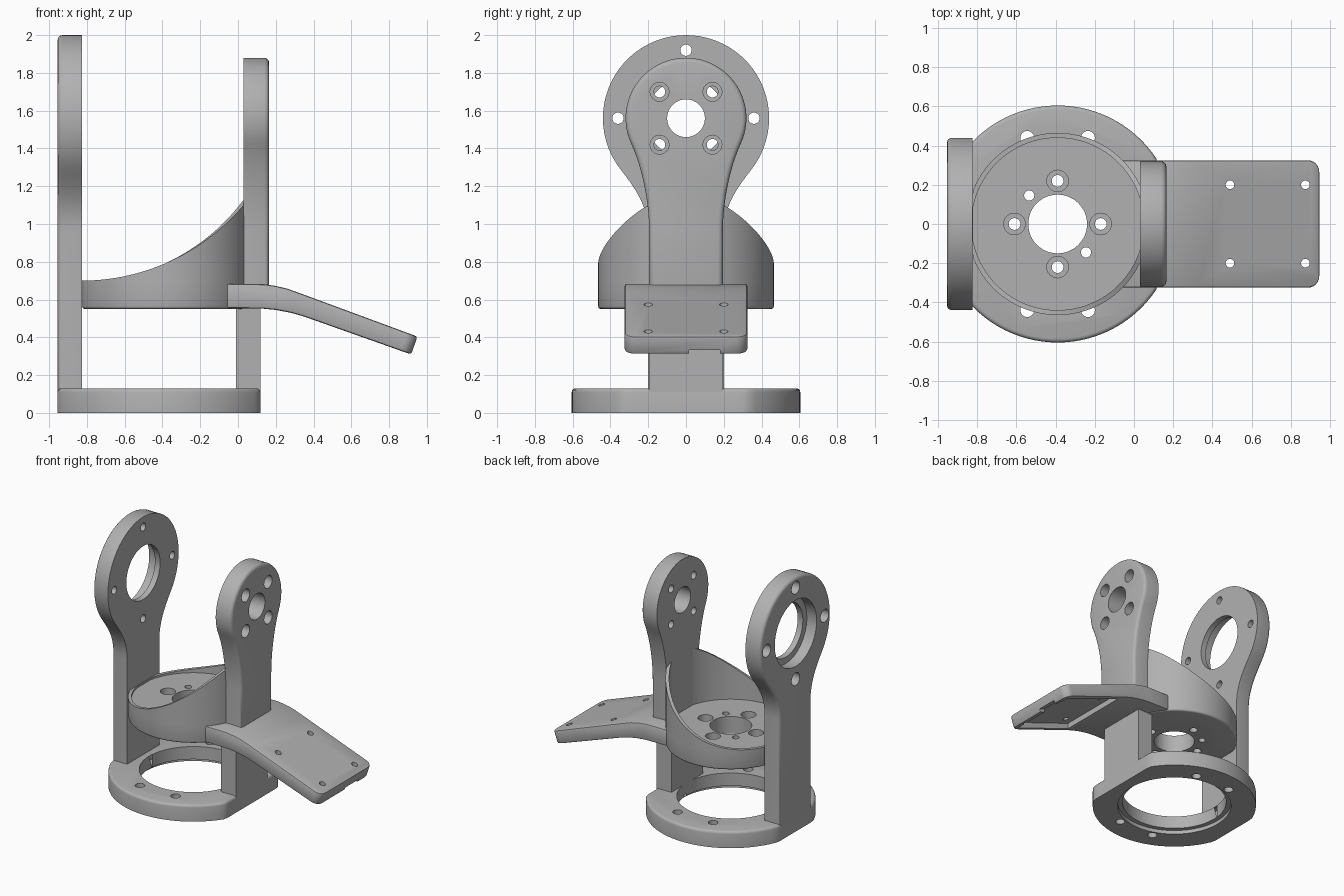
import bpy, bmesh, math
from mathutils import Vector
from mathutils.geometry import interpolate_bezier

if "Cube" in bpy.data.objects:
    bpy.data.objects.remove(bpy.data.objects["Cube"])

grey = bpy.data.materials.new("plain grey")
grey.use_nodes = True
grey.diffuse_color = (0.44, 0.44, 0.44, 1)
grey.node_tree.nodes["Principled BSDF"].inputs["Base Color"].default_value = grey.diffuse_color

AXES = {"x": lambda a, b, t: (t, a, b),
        "y": lambda a, b, t: (a, t, b),
        "z": lambda a, b, t: (a, b, t)}
CX = -0.39                     # turntable centre
HEAD_Z = 1.56                  # shared pivot height


def finish(name, bm):
    bmesh.ops.recalc_face_normals(bm, faces=bm.faces)
    mesh = bpy.data.meshes.new(name)
    bm.to_mesh(mesh)
    bm.free()
    mesh.materials.append(grey)
    obj = bpy.data.objects.new(name, mesh)
    bpy.context.collection.objects.link(obj)
    return obj


def prism(name, outline, axis, lo, hi, round_at=None, radius=0.025):
    """Extrude an outline along an axis, rounding the rim of one cap."""
    bm = bmesh.new()
    place = AXES[axis]
    a = [bm.verts.new(place(*p, lo)) for p in outline]
    b = [bm.verts.new(place(*p, hi)) for p in outline]
    bm.faces.new(a)
    bm.faces.new(b)
    n = len(a)
    for i in range(n):
        j = (i + 1) % n
        bm.faces.new((a[i], a[j], b[j], b[i]))
    bmesh.ops.recalc_face_normals(bm, faces=bm.faces)
    if round_at is not None:
        k = "xyz".index(axis)
        rim = [e for e in bm.edges if all(abs(v.co[k] - round_at) < 1e-5 for v in e.verts)]
        bmesh.ops.bevel(bm, geom=rim, offset=radius, segments=3, profile=0.5, affect="EDGES")
    return finish(name, bm)


def circle(cx, cy, r, n=32):
    return [(cx + r * math.cos(math.tau * i / n), cy + r * math.sin(math.tau * i / n))
            for i in range(n)]


def clipped(points, lo, hi):
    return [(min(max(x, lo), hi), y) for x, y in points]


def apply_modifier(obj, mod):
    bpy.context.view_layer.objects.active = obj
    bpy.ops.object.modifier_apply(modifier=mod.name)


def cut(obj, cutter):
    mod = obj.modifiers.new("cut", "BOOLEAN")
    mod.operation, mod.solver, mod.object = "DIFFERENCE", "EXACT", cutter
    apply_modifier(obj, mod)
    bpy.data.objects.remove(cutter)


def drill(obj, axis, a, b, r, lo, hi, n=24):
    cut(obj, prism("cutter", circle(a, b, r, n), axis, lo, hi))


def paddle(r, phi, half, neck_z, bottom):
    """Round head flowing into a straight stem, as a (y, z) outline."""
    c, s = math.cos(phi), math.sin(phi)
    start = Vector((r * c, HEAD_Z - r * s))
    end = Vector((half, neck_z))
    neck = interpolate_bezier(start, start + Vector((-s, -c)) * 0.14,
                              end + Vector((0, 0.14)), end, 12)
    right = [(half, bottom)] + [(p[0], p[1]) for p in reversed(neck)]
    steps = 24
    for i in range(1, steps):
        t = -phi + (math.pi / 2 + phi) * i / steps
        right.append((r * math.cos(t), HEAD_Z + r * math.sin(t)))
    return right + [(0, HEAD_Z + r)] + [(-y, z) for y, z in reversed(right)]


# Base ring with flat sides, stepped bore and screw holes
base = prism("base_ring", clipped(circle(CX, 0, 0.605, 96), -0.955, 0.12), "z", 0, 0.13, 0.13, 0.02)
drill(base, "z", CX, 0, 0.385, -0.1, 0.3, 72)
drill(base, "z", CX, 0, 0.42, -0.1, 0.03, 72)
for sx in (-1, 1):
    for sy in (-1, 1):
        drill(base, "z", CX + sx * 0.155, sy * 0.44, 0.035, -0.1, 0.3)

# Tall post with bearing head
tall = prism("tall_post", paddle(0.44, math.radians(38), 0.2, 0.95, 0.05),
             "x", -0.955, -0.825, -0.955)
drill(tall, "x", 0, HEAD_Z, 0.21, -1.1, -0.7, 64)
drill(tall, "x", 0, HEAD_Z, 0.26, -1.1, -0.87, 64)
for y, z in ((0.36, 0), (-0.36, 0), (0, 0.36), (0, -0.36)):
    drill(tall, "x", y, HEAD_Z + z, 0.03, -1.1, -0.7)
    drill(tall, "x", y, HEAD_Z + z, 0.05, -1.1, -0.89)

# Short post with horn head
short = prism("short_post", paddle(0.32, math.radians(25), 0.195, 0.97, 0.6),
              "x", 0.03, 0.165, 0.165)
drill(short, "x", 0, HEAD_Z, 0.1, -0.1, 0.3, 40)
for sy in (-1, 1):
    for sz in (-1, 1):
        y, z = sy * 0.14, HEAD_Z + sz * 0.14
        drill(short, "x", y, z, 0.03, -0.1, 0.3)
        drill(short, "x", y, z, 0.05, 0.09, 0.3)

# Support under the short post
support = prism("lower_support", [(-0.195, 0.05), (0.195, 0.05), (0.195, 0.62), (-0.195, 0.62)],
                "x", -0.01, 0.12)

# Turntable floor
floor = prism("turntable_floor", clipped(circle(CX, 0, 0.465, 96), -0.825, 1),
              "z", 0.55, 0.685, 0.55, 0.015)
drill(floor, "z", CX, 0, 0.15, 0.4, 0.9, 48)
for x, y in ((0.22, 0), (-0.22, 0), (0, 0.22), (0, -0.22)):
    drill(floor, "z", CX + x, y, 0.03, 0.4, 0.9)
    drill(floor, "z", CX + x, y, 0.055, 0.62, 0.9)
for s in (-1, 1):
    drill(floor, "z", CX - s * 0.145, s * 0.145, 0.026, 0.4, 0.9)


# Thin curved wall rising towards the short post
def wall_height(x):
    dx = min(x, 0.05) + 0.83
    return 0.70 + 1.125 - math.sqrt(1.125 ** 2 - dx * dx)


bm = bmesh.new()
outer = clipped(circle(CX, 0, 0.465, 96), -0.825, 1)
inner = clipped(circle(CX, 0, 0.44, 96), -0.822, 1)
rings = []
for o, i in zip(outer, inner):
    rings.append([bm.verts.new((*o, 0.684)), bm.verts.new((*o, wall_height(o[0]))),
                  bm.verts.new((*i, wall_height(o[0]))), bm.verts.new((*i, 0.684))])
for k, ring in enumerate(rings):
    nxt = rings[(k + 1) % len(rings)]
    for m in range(4):
        q = (m + 1) % 4
        bm.faces.new((ring[m], ring[q], nxt[q], nxt[m]))
wall = finish("turntable_wall", bm)


# Bent mounting plate with a tray underneath
def under(x, d):
    return (x, 0.51 - 0.354 * (x - 0.35) + d)


side = [(-0.065, 0.555), (0.13, 0.552), (0.2, 0.545), (0.28, 0.53), under(0.35, 0),
        under(0.917, 0), (0.95, 0.404), (0.33, 0.633), (0.26, 0.658), (0.2, 0.672),
        (0.14, 0.681), (0.08, 0.683), (-0.065, 0.683)]
plate = prism("mounting_plate", side, "y", -0.325, 0.325)
bm = bmesh.new()
bm.from_mesh(plate.data)
corners = [e for e in bm.edges if all(v.co.x > 0.9 for v in e.verts)
           and abs(e.verts[0].co.y - e.verts[1].co.y) < 0.01]
bmesh.ops.bevel(bm, geom=corners, offset=0.06, segments=6, profile=0.5, affect="EDGES")
bm.to_mesh(plate.data)
bm.free()
soft = plate.modifiers.new("soft edges", "BEVEL")
soft.width, soft.segments, soft.limit_method = 0.012, 2, "ANGLE"
soft.angle_limit = math.radians(40)
apply_modifier(plate, soft)
cut(plate, prism("cutter", [under(0.4, -0.05), under(0.4, 0.045),
                            under(0.88, 0.045), under(0.88, -0.05)], "y", -0.285, 0.285))
cut(plate, prism("cutter", [under(0.85, -0.05), under(0.85, 0.028),
                            under(1.0, 0.028), under(1.0, -0.05)], "y", 0.015, 0.18))
for x in (0.49, 0.875):
    for y in (-0.2, 0.2):
        drill(plate, "z", x, y, 0.022, 0.1, 0.9, 20)

# Smooth curved faces, keep sharp edges
for obj in (base, tall, short, support, floor, wall, plate):
    bpy.ops.object.select_all(action="DESELECT")
    obj.select_set(True)
    bpy.context.view_layer.objects.active = obj
    bpy.ops.object.shade_smooth_by_angle(angle=math.radians(35))
